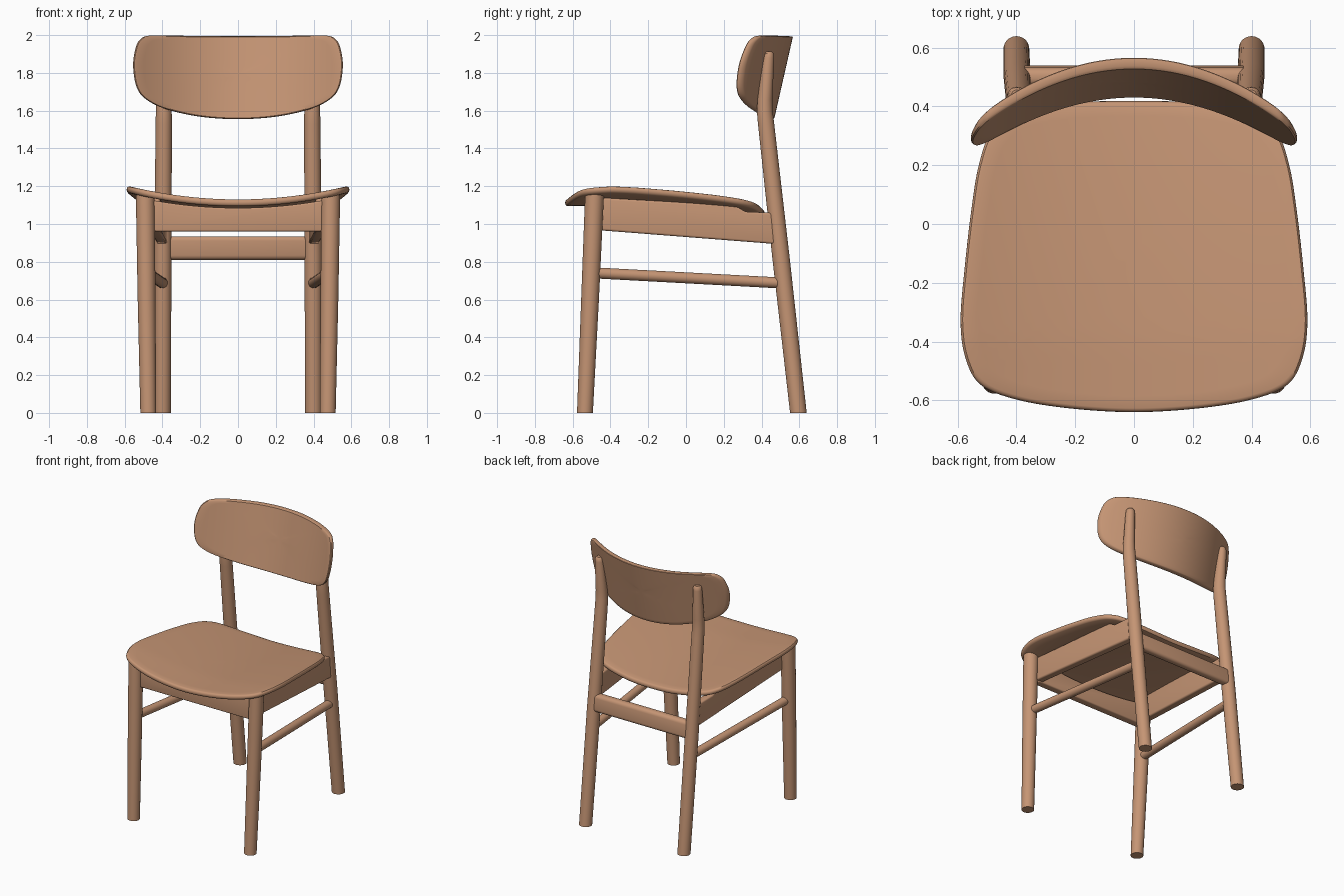
import bpy, bmesh, math
from mathutils import Vector

cube = bpy.data.objects.get("Cube")
if cube:
    bpy.data.objects.remove(cube, do_unlink=True)

WOOD = (0.56, 0.30, 0.175, 1)
wood = bpy.data.materials.new("warm wood")
wood.use_nodes = True
wood.diffuse_color = WOOD
wood.node_tree.nodes["Principled BSDF"].inputs["Base Color"].default_value = WOOD


def finish(name, bm):
    bmesh.ops.recalc_face_normals(bm, faces=bm.faces)
    mesh = bpy.data.meshes.new(name)
    bm.to_mesh(mesh)
    bm.free()
    mesh.materials.append(wood)
    obj = bpy.data.objects.new(name, mesh)
    bpy.context.collection.objects.link(obj)
    bpy.ops.object.select_all(action='DESELECT')
    obj.select_set(True)
    bpy.context.view_layer.objects.active = obj
    bpy.ops.object.shade_smooth_by_angle(angle=math.radians(35))
    return obj


def skin(bm, rings):
    """Join consecutive vertex rings with quads."""
    for a, b in zip(rings, rings[1:]):
        for i in range(len(a)):
            j = (i + 1) % len(a)
            bm.faces.new((a[i], a[j], b[j], b[i]))


def tube(name, path, axis='z', sides=28):
    """Tapered round bar; path holds (x, y, z, radius)."""
    bm = bmesh.new()
    rings = []
    for x, y, z, r in path:
        ring = []
        for i in range(sides):
            c = r * math.cos(math.tau * i / sides)
            s = r * math.sin(math.tau * i / sides)
            offset = (c, s, 0) if axis == 'z' else (c, 0, s)
            ring.append(bm.verts.new(Vector((x, y, z)) + Vector(offset)))
        rings.append(ring)
    skin(bm, rings)
    bm.faces.new(rings[0])
    bm.faces.new(rings[-1])
    return finish(name, bm)


def prism(name, profile, place, half, bevel):
    """Extrude a flat profile by +-half, with rounded edges."""
    bm = bmesh.new()
    rings = [[bm.verts.new(place(a, b, t)) for a, b in profile] for t in (-half, half)]
    skin(bm, rings)
    caps = [bm.faces.new(r) for r in rings]
    bmesh.ops.recalc_face_normals(bm, faces=bm.faces)
    edges = [e for e in bm.edges if e.calc_face_angle(0) > 0.5]
    bmesh.ops.bevel(bm, geom=edges, offset=bevel, segments=4, profile=0.5, affect='EDGES')
    return finish(name, bm)


def smooth_outline(half, steps=8):
    """Closed smooth curve through a half outline mirrored in x."""
    pts = [Vector(p) for p in half] + [Vector((-x, y)) for x, y in half[-2:0:-1]]
    n, out = len(pts), []
    for i in range(n):
        p0, p1, p2, p3 = (pts[(i + k) % n] for k in (-1, 0, 1, 2))
        for s in range(steps):
            t = s / steps
            out.append(0.5 * (2 * p1 + (p2 - p0) * t + (2 * p0 - 5 * p1 + 4 * p2 - p3) * t * t
                              + (3 * p1 - p0 - 3 * p2 + p3) * t ** 3))
    return out


def shell(name, half, centre, surface, thick):
    """Curved plywood panel; surface(a, b, depth) gives the 3D point."""
    outline = smooth_outline(half)
    centre = Vector(centre)
    scales = [k / 10 for k in range(1, 10)]
    rows = [(s, 0) for s in scales]
    for k in range(7):
        a = math.pi * k / 6
        rows.append((0.975 + 0.025 * math.sin(a), thick * (1 - math.cos(a)) / 2))
    rows += [(s, thick) for s in reversed(scales)]
    bm = bmesh.new()
    rings = []
    for s, d in rows:
        pts = [centre + (p - centre) * s for p in outline]
        rings.append([bm.verts.new(surface(p.x, p.y, d)) for p in pts])
    skin(bm, rings)
    for ring, d in ((rings[0], 0), (rings[-1], thick)):
        mid = bm.verts.new(surface(centre.x, centre.y, d))
        for i in range(len(ring)):
            bm.faces.new((mid, ring[i - 1], ring[i]))
    return finish(name, bm)


# Saddle-shaped seat
def seat_surface(x, y, depth):
    back = max(0, y + 0.4)
    return (x, y, 1.13 - 0.04 * back - 0.04 * back ** 2 + 0.21 * x * x - depth)


shell("seat", [(0, -0.64), (0.22, -0.627), (0.4, -0.597), (0.52, -0.548), (0.572, -0.46),
               (0.59, -0.33), (0.575, -0.14), (0.553, 0.05), (0.528, 0.2), (0.485, 0.315),
               (0.4, 0.38), (0.2, 0.413), (0, 0.418)],
      (0, -0.1), seat_surface, 0.036)


# Curved, leaning backrest
def back_surface(x, z, depth):
    return (x, 0.43 + 0.227 * (z - 1.56) - 0.72 * x * x + depth, z)


shell("backrest", [(0, 1.555), (0.2, 1.568), (0.37, 1.605), (0.48, 1.655), (0.535, 1.72),
                   (0.555, 1.83), (0.545, 1.92), (0.52, 1.975), (0.46, 1.998), (0.25, 1.996),
                   (0, 1.994)],
      (0, 1.79), back_surface, 0.038)

for side, s in (("left", 1), ("right", -1)):
    # Legs
    tube(side + "_front_leg", [(s * 0.475, -0.535, 0, 0.042), (s * 0.484, -0.508, 0.6, 0.047),
                               (s * 0.491, -0.484, 1.162, 0.05)])
    tube(side + "_back_leg", [(s * 0.4, 0.595, 0, 0.044), (s * 0.398, 0.503, 0.82, 0.046),
                              (s * 0.393, 0.424, 1.53, 0.043), (s * 0.393, 0.417, 1.6, 0.042),
                              (s * 0.394, 0.418, 1.66, 0.039), (s * 0.399, 0.436, 1.88, 0.031),
                              (s * 0.399, 0.437, 1.903, 0.027), (s * 0.399, 0.438, 1.912, 0.018)])
    # Round side stretcher
    tube(side + "_stretcher", [(s * 0.482, -0.5, 0.742, 0.029), (s * 0.4, 0.5, 0.688, 0.029)], 'y')

    # Side apron with a step behind the seat
    def side_place(y, z, t, s=s):
        return (s * (0.44 - 0.04 * (y + 0.46) + t), y, z)

    prism(side + "_apron", [(-0.46, 0.967), (0.49, 0.893), (0.49, 1.058), (0.315, 1.065),
                            (0.26, 1.098), (-0.46, 1.14)], side_place, 0.028, 0.012)

# Front apron, hollowed on top to follow the seat
hollow = [(x / 20, 1.085 + 0.2 * (x / 20) ** 2) for x in range(9, -10, -1)]
prism("front_apron", [(-0.45, 0.96), (0.45, 0.96)] + hollow,
      lambda x, z, t: (x, -0.475 + t, z), 0.028, 0.01)

# Rear rail between the back legs
prism("rear_rail", [(0.482, 0.81), (0.542, 0.81), (0.53, 0.935), (0.47, 0.935)],
      lambda y, z, t: (t, y, z), 0.39, 0.024)
